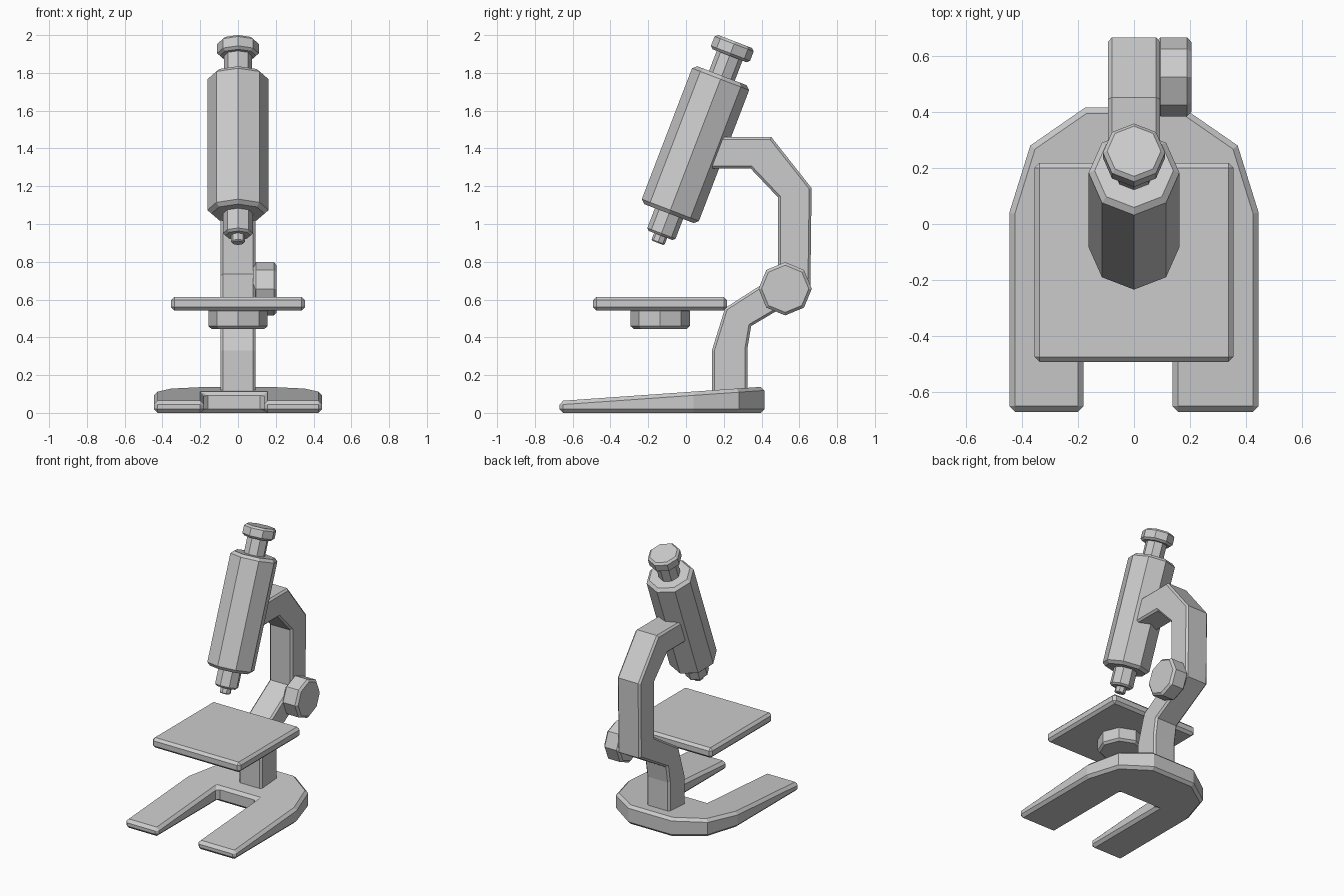
import bpy, bmesh, math
from mathutils import Vector

if "Cube" in bpy.data.objects:
    bpy.data.objects.remove(bpy.data.objects["Cube"])


def add_bevel(obj, width):
    mod = obj.modifiers.new("Bevel", 'BEVEL')
    mod.width = width
    mod.segments = 1
    mod.limit_method = 'ANGLE'
    mod.angle_limit = math.radians(60)


def prism(name, side_a, side_b, bevel):
    """Solid between two matching outlines."""
    bm = bmesh.new()
    a = [bm.verts.new(p) for p in side_a]
    b = [bm.verts.new(p) for p in side_b]
    bm.faces.new(a)
    bm.faces.new(b[::-1])
    n = len(a)
    for i in range(n):
        j = (i + 1) % n
        bm.faces.new((a[j], a[i], b[i], b[j]))
    bmesh.ops.recalc_face_normals(bm, faces=bm.faces)
    mesh = bpy.data.meshes.new(name)
    bm.to_mesh(mesh)
    bm.free()
    obj = bpy.data.objects.new(name, mesh)
    bpy.context.collection.objects.link(obj)
    add_bevel(obj, bevel)


def octagon(name, centre, radius, depth, rotation=(0, 0, 0), bevel=0.015):
    bpy.ops.mesh.primitive_cylinder_add(vertices=8, radius=radius, depth=depth,
                                        location=centre, rotation=rotation)
    obj = bpy.context.object
    obj.name = name
    add_bevel(obj, bevel)


# Horseshoe base, top sloping down to the front
outline = [(0.445, -0.67), (0.445, 0.04), (0.37, 0.28), (0.175, 0.415),
           (-0.175, 0.415), (-0.37, 0.28), (-0.445, 0.04), (-0.445, -0.67),
           (-0.18, -0.67), (-0.18, 0.02), (0.137, 0.02), (0.137, -0.67)]
prism("base", [(x, y, 0) for x, y in outline],
      [(x, y, 0.11 + 0.07 * y) for x, y in outline], 0.02)

# Curved pillar and arm, one side profile (y, z)
profile = [(0.137, 0.08), (0.137, 0.33), (0.207, 0.555), (0.488, 0.735),
           (0.488, 1.14), (0.343, 1.293), (0.10, 1.293), (0.10, 1.46),
           (0.452, 1.46), (0.665, 1.19), (0.658, 0.645), (0.345, 0.46),
           (0.325, 0.34), (0.325, 0.08)]
prism("arm", [(-0.092, y, z) for y, z in profile],
      [(0.092, y, z) for y, z in profile], 0.013)

# Tilted optical parts: name, start and end along the axis, radius, bevel
tilt = math.radians(21)
origin = Vector((0, -0.09, 1.055))
axis = Vector((0, math.sin(tilt), math.cos(tilt)))
for name, t0, t1, radius, bevel in [
        ("objective_tip", -0.166, -0.10, 0.037, 0.006),
        ("objective", -0.124, 0.02, 0.08, 0.012),
        ("tube", 0.0, 0.782, 0.162, 0.02),
        ("eyepiece_neck", 0.76, 0.92, 0.073, 0.008),
        ("eyepiece", 0.895, 0.976, 0.111, 0.014)]:
    octagon(name, origin + axis * (t0 + t1) / 2, radius, t1 - t0, (-tilt, 0, 0), bevel)

# Stage plate and the condenser beneath it
bpy.ops.mesh.primitive_cube_add(size=1, location=(0, -0.137, 0.578))
stage = bpy.context.object
stage.name = "stage"
for v in stage.data.vertices:
    v.co = Vector((v.co.x * 0.71, v.co.y * 0.71, v.co.z * 0.073))
add_bevel(stage, 0.018)
octagon("condenser", (0, -0.137, 0.50), 0.157, 0.11)

# Focus knob on the right of the arm
octagon("focus_knob", (0.142, 0.525, 0.657), 0.141, 0.125, (0, math.pi / 2, 0))
